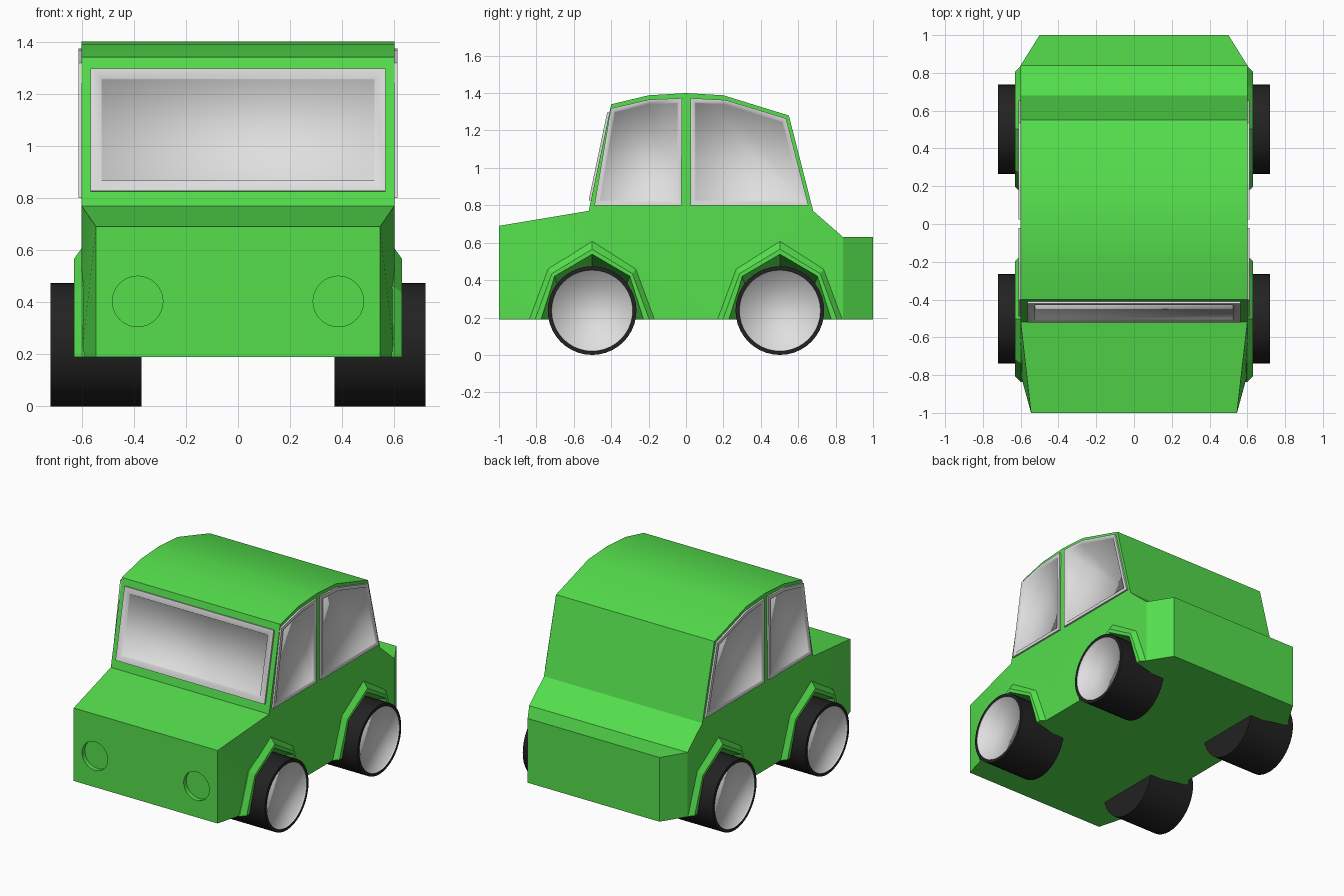
import bpy, bmesh, math
from mathutils import Vector, Matrix

if "Cube" in bpy.data.objects:
    bpy.data.objects.remove(bpy.data.objects["Cube"])


def material(name, rgb):
    m = bpy.data.materials.new(name)
    m.diffuse_color = (*rgb, 1)
    m.use_nodes = True
    m.node_tree.nodes["Principled BSDF"].inputs["Base Color"].default_value = m.diffuse_color
    return m


GREEN = material("green paint", (0.09, 0.74, 0.073))
GREY = material("light grey", (0.74, 0.74, 0.74))
BLACK = material("black rubber", (0.016, 0.016, 0.016))


def make(name, bm, *mats):
    me = bpy.data.meshes.new(name)
    bm.to_mesh(me)
    bm.free()
    ob = bpy.data.objects.new(name, me)
    for m in mats:
        me.materials.append(m)
    bpy.context.collection.objects.link(ob)
    return ob


def loft(sections, caps=None):
    """Closed solid through (x, [(y, z), ...]) sections; caps may be split by index."""
    bm = bmesh.new()
    rings = [[bm.verts.new((x, y, z)) for y, z in poly] for x, poly in sections]
    n = len(rings[0])
    for a, b in zip(rings, rings[1:]):
        for i in range(n):
            bm.faces.new((a[i], a[(i + 1) % n], b[(i + 1) % n], b[i]))
    for ring in (rings[0], rings[-1]):
        for cap in caps or [range(n)]:
            bm.faces.new([ring[i] for i in cap])
    bmesh.ops.recalc_face_normals(bm, faces=bm.faces)
    return bm


def boolean(target, tool, op):
    tool.hide_render = True
    mod = target.modifiers.new("cut", 'BOOLEAN')
    mod.operation, mod.solver, mod.object = op, 'EXACT', tool
    bpy.context.view_layer.update()
    bpy.context.view_layer.objects.active = target
    bpy.ops.object.modifier_apply(modifier=mod.name)
    bpy.data.objects.remove(tool)


def smooth(ob, angle):
    bpy.ops.object.select_all(action='DESELECT')
    ob.select_set(True)
    bpy.context.view_layer.objects.active = ob
    bpy.ops.object.shade_smooth_by_angle(angle=math.radians(angle))


# Body: side profile extruded across, with the nose and tail tapered in
profile = [(-1, .19), (-1, .69), (-.52, .77), (-.4, 1.34), (-.2, 1.388), (0, 1.4), (.2, 1.388),
           (.55, 1.28), (.68, .77), (.84, .63), (1, .63), (1, .19), (.84, .19), (-.8, .19)]
bm = loft([(-.6, profile), (.6, profile)],
          [(0, 1, 2, 13), (2, 3, 4, 5, 6, 7, 8, 9, 12, 13), (9, 10, 11, 12)])
for v in bm.verts:
    if abs(v.co.y) > .99:
        v.co.x = math.copysign(.545 if v.co.y < 0 else .5, v.co.x)
bmesh.ops.triangulate(bm, faces=bm.faces)
bmesh.ops.recalc_face_normals(bm, faces=bm.faces)
body = make("car_body", bm, GREEN)


# Wheel arches: flared rim added outside, tapered well cut inside
def arch(cy, foot, shoulder, sh_z, peak, base):
    return [(cy - foot, base), (cy - shoulder, sh_z), (cy, peak),
            (cy + shoulder, sh_z), (cy + foot, base)]


corners = [(s, cy) for s in (-1, 1) for cy in (-.502, .502)]
for s, cy in corners:
    wide = arch(cy, .335, .235, .46, .61, .1905)
    lip = arch(cy, .305, .215, .435, .565, .1905)
    boolean(body, make("arch_flare", loft([(s * .5, wide), (s * .598, wide), (s * .63, lip)]), GREEN), 'UNION')
for s, cy in corners:
    outer = arch(cy, .31, .205, .43, .55, .1)
    inner = arch(cy, .25, .18, .36, .47, .1)
    boolean(body, make("arch_well", loft([(s * .44, inner), (s * .66, outer)]), GREEN), 'DIFFERENCE')

# Headlights: round recesses in the nose
for s in (-1, 1):
    bm = bmesh.new()
    bmesh.ops.create_cone(bm, cap_ends=True, segments=32, radius1=.097, radius2=.097, depth=.06,
                          matrix=Matrix.Translation((s * .385, -1, .403)) @ Matrix.Rotation(math.pi / 2, 4, 'X'))
    boolean(body, make("headlight_cutter", bm, GREEN), 'DIFFERENCE')
smooth(body, 25)

# Wheels: black tyre with a grey dished hub on the outer side
for s, cy in corners:
    bm = bmesh.new()
    bmesh.ops.create_cone(bm, cap_ends=True, segments=40, radius1=.237, radius2=.237, depth=.35,
                          matrix=Matrix.Translation((s * .545, cy, .237)) @ Matrix.Rotation(s * math.pi / 2, 4, 'Y'))
    hub = [f for f in bm.faces if f.normal.x * s > .9]
    bmesh.ops.inset_region(bm, faces=hub, thickness=.02)
    rim = bmesh.ops.inset_region(bm, faces=hub, thickness=.002, depth=-.01)["faces"]
    for f in hub + rim:
        f.material_index = 1
    sharp = {e for f in rim for e in f.edges if any(g not in rim and g not in hub for g in e.link_faces)}
    for f in bm.faces:
        f.smooth = True
    for e in bm.edges:
        outer_edge = any(len(f.verts) > 4 for f in e.link_faces) and not any(f in hub for f in e.link_faces)
        cap_edge = len(e.link_faces) == 2 and e.calc_face_angle() > .6 and not any(f in hub for f in e.link_faces)
        if e in sharp or outer_edge or cap_edge:
            e.smooth = False
    make("wheel_" + ("front" if cy < 0 else "rear") + ("_left" if s < 0 else "_right"), bm, BLACK, GREY)


# Windows: raised frame with the pane set slightly back and softly shaded
def window(name, pts, outward, frame):
    bm = bmesh.new()
    f = bm.faces.new([bm.verts.new(p) for p in pts])
    f.normal_update()
    if f.normal.dot(Vector(outward)) < 0:
        f.normal_flip()
    n = f.normal.copy()
    ext = bmesh.ops.extrude_face_region(bm, geom=[f])["geom"]
    bmesh.ops.translate(bm, vec=n * .012, verts=[g for g in ext if isinstance(g, bmesh.types.BMVert)])
    pane = [g for g in ext if isinstance(g, bmesh.types.BMFace)]
    if f.is_valid:
        bm.faces.remove(f)
    bm.normal_update()
    sides = [g for g in bm.faces if g not in pane]
    bmesh.ops.inset_region(bm, faces=pane, thickness=frame, use_even_offset=True)
    bmesh.ops.inset_region(bm, faces=pane, thickness=.003, depth=-.008, use_even_offset=True)
    for g in bm.faces:
        g.smooth = True
    for g in sides:
        for e in g.edges:
            e.smooth = False
    make(name, bm, GREY)


slope = .12 / .57
window("windshield", [(x, -.52 + (z - .77) * slope, z) for x, z in
                      ((-.565, .825), (.565, .825), (.565, 1.295), (-.565, 1.295))], (0, -1, .2), .04)
front = [(-.49, .8), (-.402, 1.318), (-.2, 1.365), (-.02, 1.373), (-.025, .8)]
rear = [(.025, .8), (.025, 1.373), (.21, 1.363), (.535, 1.265), (.655, .8)]
for s, side in ((-1, "left"), (1, "right")):
    for name, poly in (("front", front), ("rear", rear)):
        window(f"{name}_window_{side}", [(s * .6, y, z) for y, z in poly], (s, 0, 0), .022)
